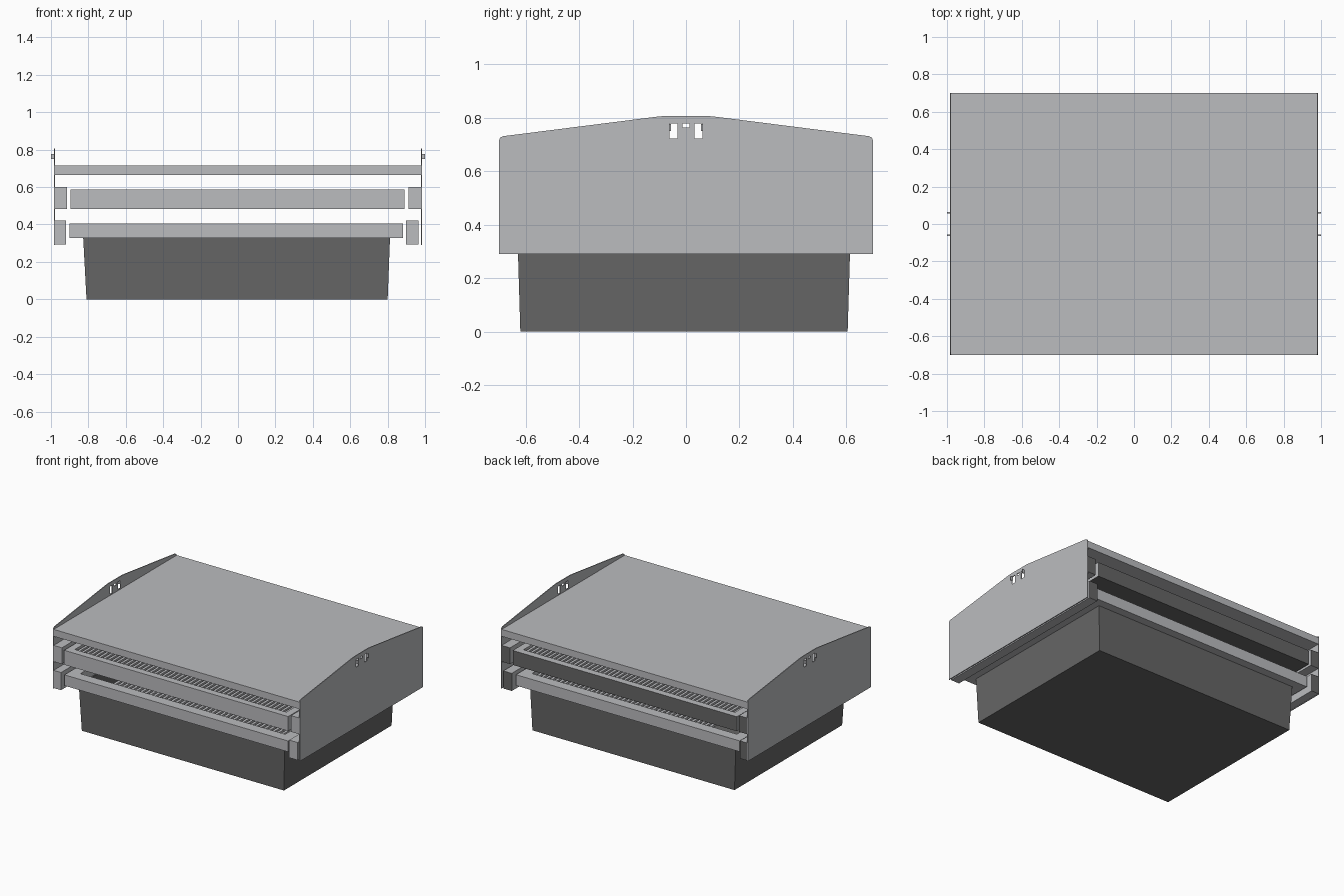
import bpy, bmesh
from mathutils import Vector

if "Cube" in bpy.data.objects:
    bpy.data.objects.remove(bpy.data.objects["Cube"])


def material(name, rgb):
    m = bpy.data.materials.new(name)
    m.diffuse_color = (*rgb, 1)
    m.use_nodes = True
    m.node_tree.nodes["Principled BSDF"].inputs["Base Color"].default_value = m.diffuse_color
    return m


LIGHT = material("light_grey_metal", (0.497, 0.503, 0.521))
DARK = material("dark_grey_metal", (0.133, 0.133, 0.133))


def finish(name, bm, mats=(LIGHT,), rule=None):
    bmesh.ops.recalc_face_normals(bm, faces=bm.faces)
    if rule:
        for f in bm.faces:
            f.material_index = rule(f)
    me = bpy.data.meshes.new(name)
    bm.to_mesh(me)
    bm.free()
    for m in mats:
        me.materials.append(m)
    ob = bpy.data.objects.new(name, me)
    bpy.context.collection.objects.link(ob)
    return ob


def add_box(bm, x, y, z):
    verts = bmesh.ops.create_cube(bm, size=1)["verts"]
    for v in verts:
        v.co = Vector([(a + b) / 2 + c * (b - a) for (a, b), c in zip((x, y, z), v.co)])


def box(name, x, y, z, mats=(LIGHT,), rule=None):
    bm = bmesh.new()
    add_box(bm, x, y, z)
    return finish(name, bm, mats, rule)


def ring(bm, x, y, z):
    return [bm.verts.new((px, py, z)) for px, py in
            ((x[0], y[0]), (x[1], y[0]), (x[1], y[1]), (x[0], y[1]))]


def skin(bm, rings, closed=False):
    pairs = list(zip(rings, rings[1:])) + ([(rings[-1], rings[0])] if closed else [])
    for a, b in pairs:
        for i in range(4):
            j = (i + 1) % 4
            bm.faces.new((a[i], a[j], b[j], b[i]))


def frame(name, x, y, z, w, mats=(LIGHT,), rule=None):
    bm = bmesh.new()
    xi, yi = (x[0] + w, x[1] - w), (y[0] + w, y[1] - w)
    skin(bm, [ring(bm, x, y, z[0]), ring(bm, x, y, z[1]),
              ring(bm, xi, yi, z[1]), ring(bm, xi, yi, z[0])], closed=True)
    return finish(name, bm, mats, rule)


def grate(name, x, y, z, count):
    bm = bmesh.new()
    step = (x[1] - x[0]) / count
    for i in range(count):
        c = x[0] + (i + 0.5) * step
        add_box(bm, (c - step * 0.28, c + step * 0.28), y, z)
    return finish(name, bm)


def rear_dark(f):
    return 1 if f.normal.y > 0.9 and f.calc_center_median().y > 0.6 else 0


def rear_or_bottom_dark(f):
    return 1 if rear_dark(f) or f.normal.z < -0.9 else 0


# Top plate
box("top_plate", (-0.978, 0.978), (-0.7, 0.7), (0.665, 0.715))

# Side panels: crowned profile with slots cut through
half = [(0.7, 0.29), (0.7, 0.714), (0.696, 0.725), (0.685, 0.731), (0.11, 0.804), (0.08, 0.807)]
profile = half + [(-y, z) for y, z in reversed(half)]
for side, label in ((-1, "left"), (1, "right")):
    bm = bmesh.new()
    face = bm.faces.new([bm.verts.new((side * 0.978, y, z)) for y, z in profile])
    out = bmesh.ops.extrude_face_region(bm, geom=[face])["geom"]
    for v in out:
        if isinstance(v, bmesh.types.BMVert):
            v.co.x = side * 0.984
    panel = finish(label + "_side_panel", bm)
    bm = bmesh.new()
    for y, z in (((-0.062, -0.032), (0.723, 0.779)), ((0.032, 0.062), (0.723, 0.779)),
                 ((-0.013, 0.013), (0.764, 0.779))):
        add_box(bm, (side * 0.98 - 0.02, side * 0.98 + 0.02), y, z)
    cutter = finish(label + "_slot_cutter", bm)
    cutter.hide_render = True
    cutter.hide_viewport = True
    mod = panel.modifiers.new("slots", "BOOLEAN")
    mod.operation = "DIFFERENCE"
    mod.solver = "EXACT"
    mod.object = cutter
    # Bent tabs beside the slots
    for i, y in enumerate((-0.06, 0.06)):
        xs = sorted((side * 0.98, side * 1.0))
        box(f"{label}_tab_{i + 1}", xs, (y - 0.003, y + 0.003), (0.75, 0.776))

# Support rails
for name, x, z in (("upper_left_rail", (-0.978, -0.913), (0.483, 0.6)),
                   ("upper_right_rail", (0.912, 0.978), (0.483, 0.6)),
                   ("lower_left_rail", (-0.978, -0.92), (0.293, 0.42)),
                   ("lower_right_rail", (0.898, 0.965), (0.293, 0.42))):
    box(name, x, (-0.7, 0.7), z, (LIGHT, DARK), rear_dark)

# Upper tray: frame, dark floor and grate bars
frame("upper_tray_frame", (-0.895, 0.89), (-0.7, 0.7), (0.483, 0.587), 0.05,
      (LIGHT, DARK), rear_or_bottom_dark)
box("upper_tray_floor", (-0.845, 0.84), (-0.65, 0.65), (0.483, 0.493), (DARK,))
grate("upper_grate", (-0.845, 0.84), (-0.65, 0.65), (0.56, 0.575), 50)

# Lower tray frame and its grate
frame("lower_tray_frame", (-0.9, 0.882), (-0.69, 0.675), (0.327, 0.405), 0.075)
grate("lower_grate", (-0.6, 0.807), (-0.615, 0.6), (0.365, 0.38), 40)

# Tapered open tub
bm = bmesh.new()
rings = [ring(bm, (-0.81, 0.8), (-0.62, 0.605), 0),
         ring(bm, (-0.828, 0.813), (-0.63, 0.615), 0.335),
         ring(bm, (-0.816, 0.801), (-0.618, 0.603), 0.335),
         ring(bm, (-0.798, 0.788), (-0.608, 0.593), 0.012)]
skin(bm, rings)
bm.faces.new(rings[0])
bm.faces.new(rings[-1])
finish("tub", bm, (DARK,))
